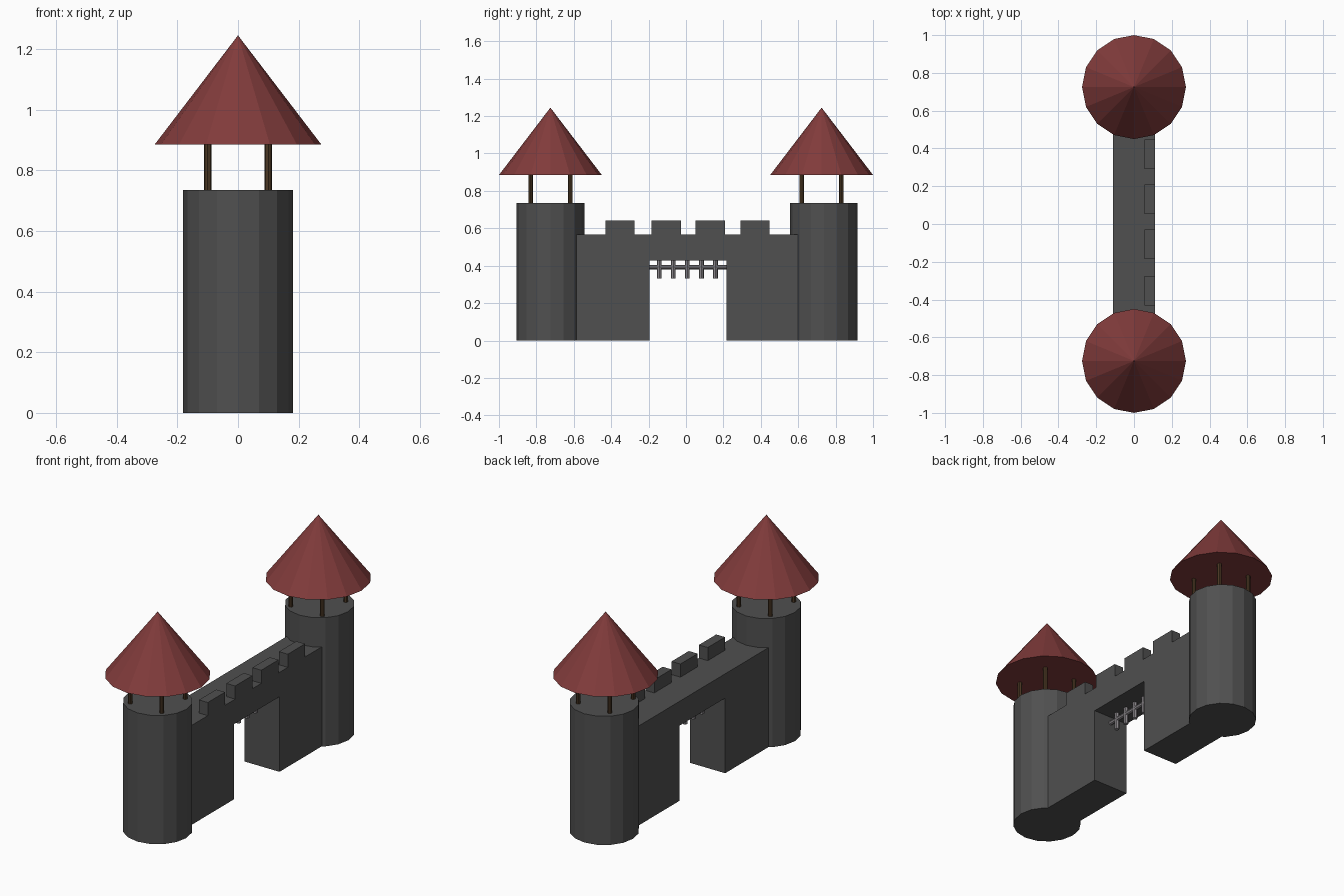
import bpy
import bmesh
from mathutils import Matrix, Vector

cube = bpy.data.objects.get("Cube")
if cube:
    bpy.data.objects.remove(cube, do_unlink=True)


def material(name, rgb):
    mat = bpy.data.materials.new(name)
    mat.use_nodes = True
    colour = (*rgb, 1)
    mat.diffuse_color = colour
    mat.node_tree.nodes["Principled BSDF"].inputs["Base Color"].default_value = colour
    return mat


stone = material("dark_stone", (0.08, 0.08, 0.08))
tiles = material("red_tiles", (0.22, 0.044, 0.044))
wood = material("brown_wood", (0.07, 0.039, 0.017))
iron = material("grey_iron", (0.26, 0.245, 0.26))


def finish(name, bm, mat):
    bmesh.ops.recalc_face_normals(bm, faces=bm.faces)
    mesh = bpy.data.meshes.new(name)
    bm.to_mesh(mesh)
    bm.free()
    mesh.materials.append(mat)
    obj = bpy.data.objects.new(name, mesh)
    bpy.context.collection.objects.link(obj)
    return obj


def rod(name, start, end, r1, r2, sides, mat):
    """Cylinder or cone running between two points."""
    start, end = Vector(start), Vector(end)
    axis = end - start
    turn = axis.to_track_quat("Z", "Y").to_matrix().to_4x4()
    bm = bmesh.new()
    bmesh.ops.create_cone(bm, cap_ends=True, segments=sides, radius1=r1, radius2=r2,
                          depth=axis.length,
                          matrix=Matrix.Translation((start + end) / 2) @ turn)
    return finish(name, bm, mat)


def box(name, low, high, mat):
    low, high = Vector(low), Vector(high)
    bm = bmesh.new()
    bmesh.ops.create_cube(bm, size=1, matrix=Matrix.Translation((low + high) / 2)
                          @ Matrix.Diagonal((*(high - low), 1)))
    return finish(name, bm, mat)


# Towers with posts and pointed roofs
for side, tower_y, roof_y in (("front", -0.725, -0.725), ("back", 0.737, 0.725)):
    rod(side + "_tower", (0, tower_y, 0), (0, tower_y, 0.735), 0.181, 0.181, 16, stone)
    rod(side + "_roof", (0, roof_y, 0.885), (0, roof_y, 1.245), 0.275, 0, 16, tiles)
    for x in (-0.1, 0.1):
        for dy in (-0.106, 0.106):
            y = roof_y + dy
            rod(side + "_roof_post", (x, y, 0.73), (x, y, 0.89), 0.012, 0.012, 8, wood)

# Wall with a square gateway, as an extruded profile
wall_x, wall_top = 0.111, 0.568
gate_start, gate_end, gate_top = -0.195, 0.216, 0.429
profile = [(-0.65, 0), (gate_start, 0), (gate_start, gate_top), (gate_end, gate_top),
           (gate_end, 0), (0.66, 0), (0.66, wall_top), (-0.65, wall_top)]
bm = bmesh.new()
face = bm.faces.new([bm.verts.new((-wall_x, y, z)) for y, z in profile])
grown = bmesh.ops.extrude_face_region(bm, geom=[face])["geom"]
bmesh.ops.translate(bm, vec=(2 * wall_x, 0, 0),
                    verts=[v for v in grown if isinstance(v, bmesh.types.BMVert)])
finish("gate_wall", bm, stone)

# Battlements along one edge of the wall
for y in (-0.353, -0.106, 0.13, 0.369):
    box("battlement", (0.055, y - 0.078, wall_top), (wall_x, y + 0.078, 0.643), stone)

# Raised gate grille
rod("grille_crossbar", (0, gate_start, 0.393), (0, gate_end, 0.393), 0.012, 0.012, 8, iron)
for i in range(5):
    y = 0.007 + (i - 2) * 0.075
    rod("grille_bar", (0, y, 0.332), (0, y, gate_top + 0.01), 0.013, 0.013, 8, iron)
